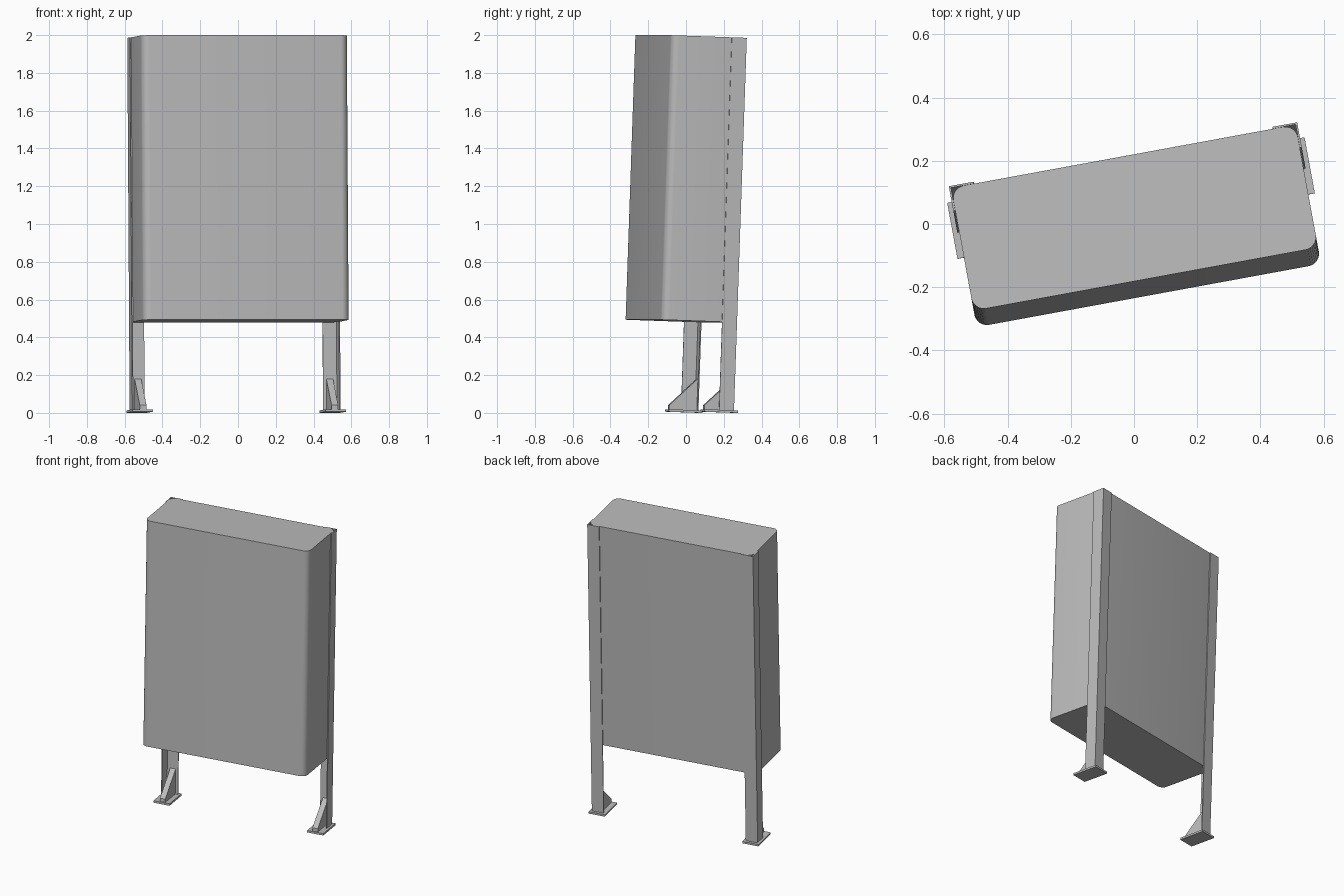
import bpy, bmesh
from math import radians
from mathutils import Matrix, Vector

cube = bpy.data.objects.get("Cube")
if cube:
    bpy.data.objects.remove(cube, do_unlink=True)

grey = bpy.data.materials.new("painted_grey_metal")
grey.use_nodes = True
grey.diffuse_color = (0.5, 0.5, 0.5, 1)
grey.node_tree.nodes["Principled BSDF"].inputs["Base Color"].default_value = (0.5, 0.5, 0.5, 1)

# The whole stand is turned a little and leans back
PLACE = (Matrix.Translation((-0.0224, 0.1525, 0.0006))
         @ Matrix.Rotation(radians(10.4), 4, "Z")
         @ Matrix.Rotation(radians(-2), 4, "X"))

HALF = 0.5605      # outer half width across the legs
WALL = 0.006       # angle steel thickness
FLANGE = 0.08      # angle steel flange width
TOP = 1.986


def prism(name, outline, sweep):
    """Extrude a closed outline of 3D points along the sweep vector."""
    bm = bmesh.new()
    face = bm.faces.new([bm.verts.new(p) for p in outline])
    new = bmesh.ops.extrude_face_region(bm, geom=[face])["geom"]
    bmesh.ops.translate(bm, vec=Vector(sweep),
                        verts=[v for v in new if isinstance(v, bmesh.types.BMVert)])
    bmesh.ops.recalc_face_normals(bm, faces=bm.faces)
    return finish(name, bm)


def finish(name, bm):
    mesh = bpy.data.meshes.new(name)
    bm.to_mesh(mesh)
    bm.free()
    mesh.materials.append(grey)
    obj = bpy.data.objects.new(name, mesh)
    bpy.context.collection.objects.link(obj)
    obj.matrix_world = PLACE
    return obj


def rect(x0, x1, y0, y1, z):
    return [(x0, y0, z), (x1, y0, z), (x1, y1, z), (x0, y1, z)]


# Cabinet with rounded upright edges
half = HALF - WALL - 0.0004
bottom = 0.479
cabinet = prism("cabinet", rect(-half, half, -0.402, -WALL - 0.0004, bottom),
                (0, 0, TOP - bottom))
bm = bmesh.new()
bm.from_mesh(cabinet.data)
uprights = [e for e in bm.edges if abs(e.verts[0].co.z - e.verts[1].co.z) > 1]
bmesh.ops.bevel(bm, geom=uprights, offset=0.04, segments=8, profile=0.5, affect="EDGES")
bm.to_mesh(cabinet.data)
bm.free()
bpy.context.view_layer.objects.active = cabinet
cabinet.select_set(True)
bpy.ops.object.shade_smooth_by_angle(angle=radians(30))

# Legs, foot plates and gussets, mirrored left and right
PLATE = 0.013
for side, s in (("left", 1), ("right", -1)):
    out, wall, tip = s * HALF, s * (HALF - WALL), s * (HALF - FLANGE)
    prism(side + "_leg",
          [(out, 0, PLATE), (tip, 0, PLATE), (tip, -WALL, PLATE),
           (wall, -WALL, PLATE), (wall, -FLANGE, PLATE), (out, -FLANGE, PLATE)],
          (0, 0, TOP - PLATE))
    bpy.data.objects[side + "_leg"].data.transform(Matrix.Identity(4))
    prism(side + "_foot_plate", rect(s * 0.465, s * 0.575, -0.162, 0.018, 0),
          (0, 0, PLATE))
    x = s * 0.498
    prism(side + "_gusset",
          [(x, -WALL, PLATE), (x, -0.155, PLATE), (x, -0.155, 0.035), (x, -WALL, 0.18)],
          (s * 0.036, 0, 0))

# Trim the leg tops level with the cabinet
for side in ("left", "right"):
    for v in bpy.data.objects[side + "_leg"].data.vertices:
        v.co.z = min(v.co.z, TOP)
